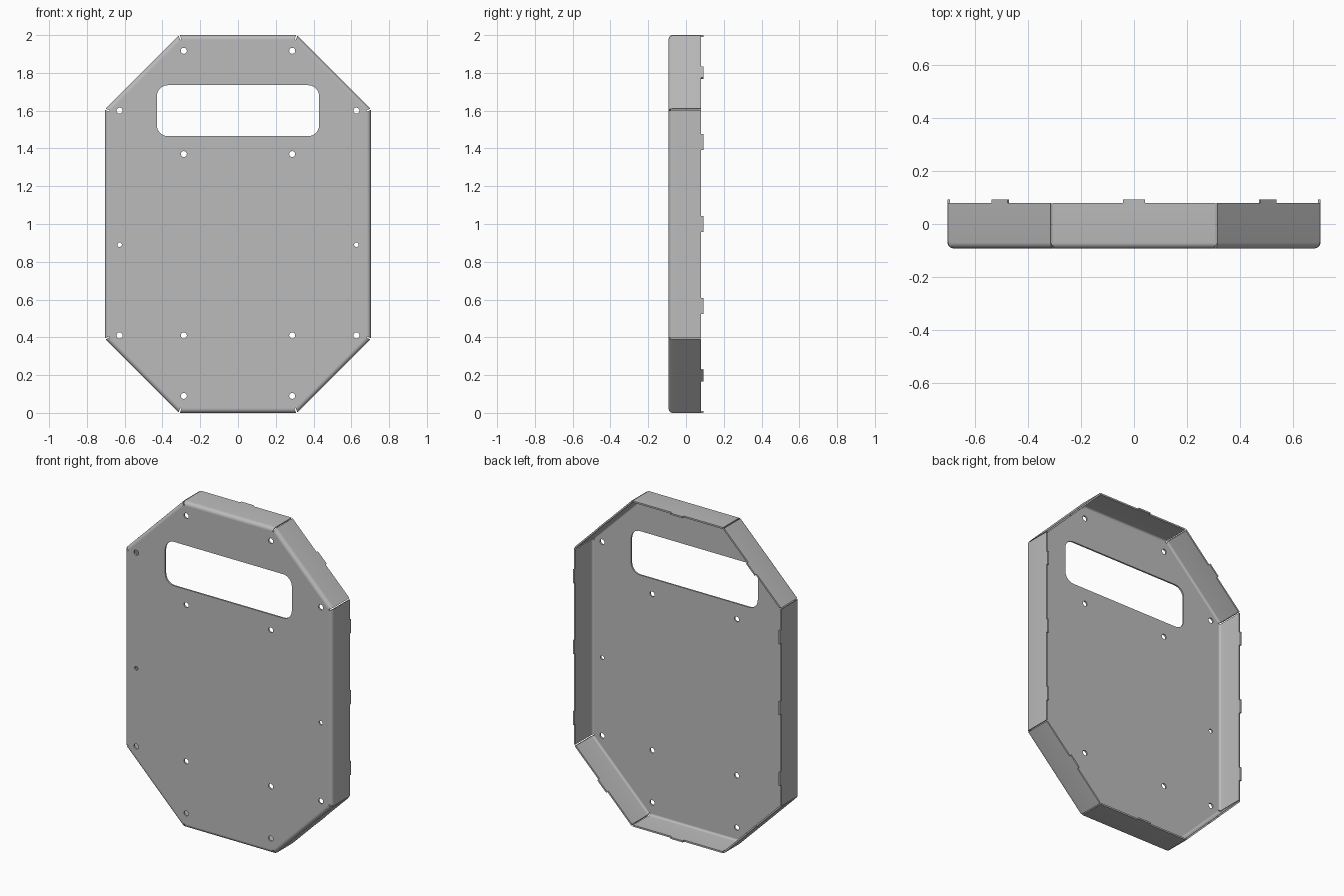
import bpy, bmesh, math
from mathutils import Vector

cube = bpy.data.objects.get("Cube")
if cube:
    bpy.data.objects.remove(cube, do_unlink=True)

FRONT, RIM, TAB_END = -0.092, 0.080, 0.092   # depths along y
T, R, GAP = 0.010, 0.022, 0.004              # sheet thickness, bend radius, corner slit

metal = bpy.data.materials.new("Grey sheet metal")
metal.use_nodes = True
GREY = (0.50, 0.50, 0.50, 1)
metal.diffuse_color = GREY
metal.node_tree.nodes["Principled BSDF"].inputs["Base Color"].default_value = GREY


def make_object(name, bm):
    bmesh.ops.recalc_face_normals(bm, faces=bm.faces)
    mesh = bpy.data.meshes.new(name)
    bm.to_mesh(mesh)
    bm.free()
    mesh.materials.append(metal)
    obj = bpy.data.objects.new(name, mesh)
    bpy.context.collection.objects.link(obj)
    bpy.ops.object.select_all(action='DESELECT')
    obj.select_set(True)
    bpy.context.view_layer.objects.active = obj
    bpy.ops.object.shade_smooth_by_angle(angle=math.radians(30))
    return obj


def arc(cx, cz, r, a0, a1, n):
    return [(cx + r * math.cos(math.radians(a0 + (a1 - a0) * i / n)),
             cz + r * math.sin(math.radians(a0 + (a1 - a0) * i / n))) for i in range(n + 1)]


# Octagon outline, counter-clockwise in (x, z)
quarter = [(0.704, 1.608), (0.312, 2.0)]
octagon = (quarter + [(-x, z) for x, z in reversed(quarter)]
           + [(-x, 2 - z) for x, z in quarter] + [(x, 2 - z) for x, z in reversed(quarter)])
octagon = [Vector(p) for p in octagon]


def edge_frame(i):
    a, b = octagon[i], octagon[(i + 1) % 8]
    along = (b - a).normalized()
    return a, b, along, Vector((-along.y, along.x))   # last one points inwards


MITRE = math.tan(math.radians(22.5))

# Front panel: outline with handle slot and screw holes, then thickened
loops = []
inner = []
for i in range(8):
    a, b, along, inward = edge_frame(i)
    inner.append(tuple(a + inward * R + along * R * MITRE))
loops.append(inner)

slot = []
for cx, cz, a0 in ((0.37, 1.675, 0), (-0.37, 1.675, 90), (-0.37, 1.525, 180), (0.37, 1.525, 270)):
    slot += arc(cx, cz, 0.06, a0, a0 + 90, 8)
loops.append(slot)

holes = [(0.287, 1.917, 0.016), (0.287, 1.37, 0.016), (0.287, 0.41, 0.016), (0.287, 0.09, 0.016),
         (0.627, 1.60, 0.016), (0.627, 0.41, 0.016), (0.627, 0.89, 0.012)]
for x, z, r in holes:
    for s in (-1, 1):
        loops.append(arc(s * x, z, r, 0, 360, 24)[:-1])

bm = bmesh.new()
for loop in loops:
    vs = [bm.verts.new((x, FRONT, z)) for x, z in loop]
    for i, v in enumerate(vs):
        bm.edges.new((v, vs[(i + 1) % len(vs)]))
bmesh.ops.triangle_fill(bm, edges=bm.edges[:], use_beauty=True, normal=(0, -1, 0))
res = bmesh.ops.extrude_face_region(bm, geom=bm.faces[:], use_keep_orig=True)
bmesh.ops.translate(bm, vec=(0, T, 0), verts=[g for g in res["geom"] if isinstance(g, bmesh.types.BMVert)])
make_object("front_panel", bm)

# Flange section (inset, depth): rounded bend, straight wall, inner bend
section = arc(R, FRONT + R, R, 270, 180, 6)
section += [(0, RIM), (T, RIM)]
section += arc(R, FRONT + R, R - T, 180, 270, 6)

names = ["upper_left", "top", "upper_right", "right", "lower_right", "bottom", "lower_left", "left"]
for i, name in enumerate(names):
    a, b, along, inward = edge_frame(i)
    bm = bmesh.new()
    ends = []
    for corner, sign in ((a, 1), (b, -1)):
        ring = []
        for d, y in section:
            p = corner + inward * d + along * sign * (d * MITRE + GAP)
            ring.append(bm.verts.new((p.x, y, p.y)))
        ends.append(ring)
    n = len(section)
    for k in range(n):
        m = (k + 1) % n
        bm.faces.new((ends[0][k], ends[0][m], ends[1][m], ends[1][k]))
    bm.faces.new(ends[0])
    bm.faces.new(ends[1])
    make_object(name + "_flange", bm)

    # Locating tabs on the rim: three on the long sides, one elsewhere
    offsets = (-0.435, 0, 0.435) if name in ("left", "right") else (0,)
    bm = bmesh.new()
    for off in offsets:
        mid = (a + b) / 2 + along * off
        corners = [mid + along * u + inward * d for u, d in ((-0.042, 0), (0.042, 0), (0.042, T), (-0.042, T))]
        low = [bm.verts.new((p.x, RIM, p.y)) for p in corners]
        high = [bm.verts.new((p.x, TAB_END, p.y)) for p in corners]
        bm.faces.new(low)
        bm.faces.new(high)
        for k in range(4):
            m = (k + 1) % 4
            bm.faces.new((low[k], low[m], high[m], high[k]))
    make_object(name + "_tabs", bm)
